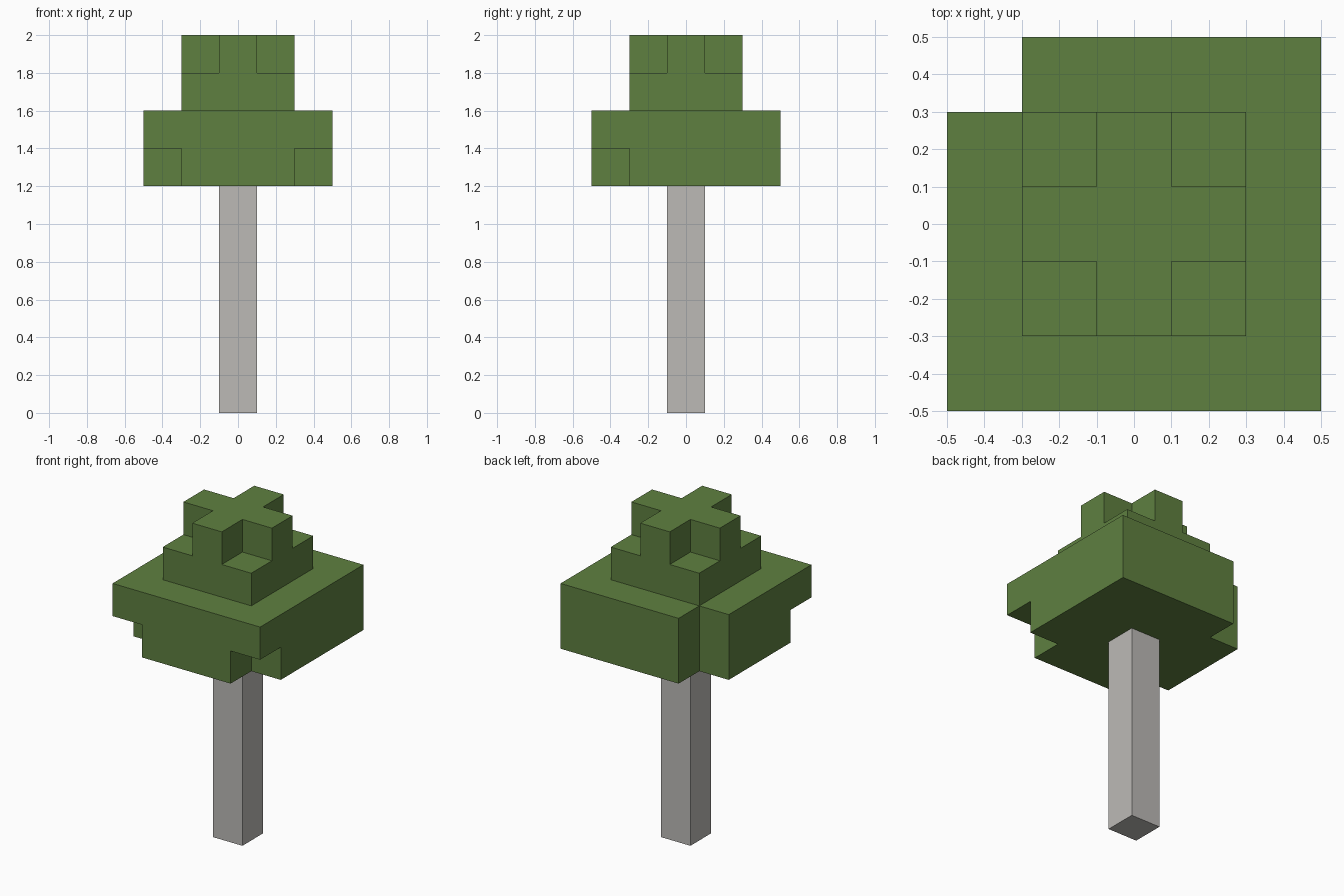
import bpy
import bmesh
from mathutils import Vector

CELL = 0.2

default = bpy.data.objects.get("Cube")
if default:
    bpy.data.objects.remove(default, do_unlink=True)


def make_material(name, rgb):
    mat = bpy.data.materials.new(name)
    color = (*rgb, 1)
    mat.use_nodes = True
    mat.diffuse_color = color
    mat.node_tree.nodes["Principled BSDF"].inputs["Base Color"].default_value = color
    return mat


def square(radius, level, skip=()):
    """Square layer of cells around the axis, leaving out the given corners."""
    span = range(-radius, radius + 1)
    corners = {(radius * sx, radius * sy) for sx, sy in skip}
    return {(x, y, level) for x in span for y in span if (x, y) not in corners}


def build_blocks(name, cells, material):
    """Skin a set of grid cells with outer faces only, then merge flat areas."""
    bm = bmesh.new()
    for cell in cells:
        center = Vector((cell[0], cell[1], cell[2] + 0.5))
        for axis in range(3):
            for sign in (-1, 1):
                normal = Vector((0, 0, 0))
                normal[axis] = sign
                if tuple(int(c + n) for c, n in zip(cell, normal)) in cells:
                    continue
                u = Vector((0, 0, 0))
                u[(axis + 1) % 3] = 0.5
                v = normal.cross(u)
                mid = center + normal / 2
                ring = (mid - u - v, mid + u - v, mid + u + v, mid - u + v)
                bm.faces.new([bm.verts.new(p * CELL) for p in ring])
    bmesh.ops.remove_doubles(bm, verts=bm.verts, dist=0.001)
    bmesh.ops.dissolve_limit(bm, angle_limit=0.01, verts=bm.verts, edges=bm.edges)
    mesh = bpy.data.meshes.new(name)
    bm.to_mesh(mesh)
    bm.free()
    mesh.materials.append(material)
    obj = bpy.data.objects.new(name, mesh)
    bpy.context.collection.objects.link(obj)
    return obj


bark = make_material("pale_bark", (0.503, 0.491, 0.468))
leaf = make_material("leaf_green", (0.114, 0.216, 0.051))

# Trunk: a single column of cells
build_blocks("trunk", {(0, 0, level) for level in range(6)}, bark)

# Canopy: two wide layers with missing corners, a small square, and a cross on top
back_right = (-1, 1)
front_corners = [(-1, -1), (1, -1)]
all_corners = front_corners + [back_right, (1, 1)]
canopy = square(2, 6, front_corners + [back_right])
canopy |= square(2, 7, [back_right])
canopy |= square(1, 8)
canopy |= square(1, 9, all_corners)
build_blocks("leaf_canopy", canopy, leaf)
